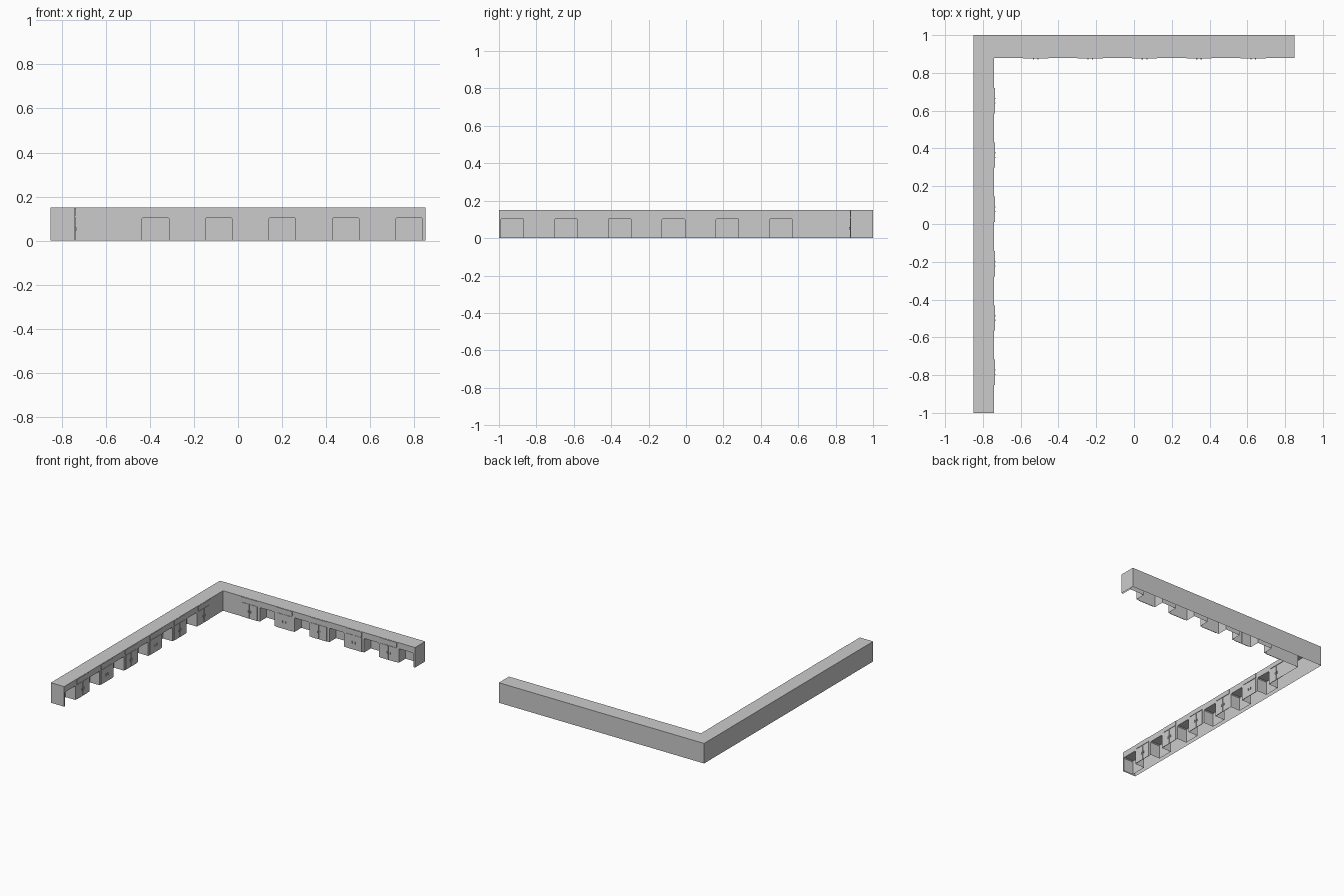
import bpy, bmesh

if "Cube" in bpy.data.objects:
    bpy.data.objects.remove(bpy.data.objects["Cube"])

H = 0.15            # building height
IX, IY = -0.74, 0.88  # inner corner of the L
HALF = 0.061        # half width of an opening
OPEN_H = 0.105
DEPTH = 0.08        # recess depth


def back_map(u, d, z):
    return (u, IY + d, z)


def left_map(u, d, z):
    return (IX - d, u, z)


def finish(bm, name):
    bmesh.ops.remove_doubles(bm, verts=bm.verts, dist=1e-5)
    bmesh.ops.recalc_face_normals(bm, faces=bm.faces)
    me = bpy.data.meshes.new(name)
    bm.to_mesh(me)
    bm.free()
    ob = bpy.data.objects.new(name, me)
    bpy.context.collection.objects.link(ob)
    return ob


def face(bm, pts):
    bm.faces.new([bm.verts.new(p) for p in pts])


def opening(c):
    # doorway outline with clipped upper corners
    a, b, k = c - HALF, c + HALF, 0.006
    return [(a, 0), (a, OPEN_H - k), (a + k, OPEN_H),
            (b - k, OPEN_H), (b, OPEN_H - k), (b, 0)]


def facade(name, m, start, end, centres):
    # wall pierced by open-bottomed recesses
    bm = bmesh.new()
    outline = [(start, 0)]
    for c in centres:
        outline += opening(c)
    outline += [(end, 0), (end, H), (start, H)]
    face(bm, [m(u, 0, z) for u, z in outline])
    for c in centres:
        p = opening(c)
        for (u, z), (v, w) in zip(p, p[1:]):
            face(bm, [m(u, 0, z), m(v, 0, w), m(v, DEPTH, w), m(u, DEPTH, z)])
        face(bm, [m(u, DEPTH, z) for u, z in p])
    finish(bm, name)


def box(bm, m, u0, u1, z0, z1, out):
    lo, hi = m(u0, 0.001, z0), m(u1, -out, z1)
    vs = bmesh.ops.create_cube(bm, size=1)["verts"]
    for v in vs:
        v.co = [(lo[i] + hi[i]) / 2 + v.co[i] * abs(hi[i] - lo[i]) for i in range(3)]


def trims(name, m, centres):
    doors, signs, handles = bmesh.new(), bmesh.new(), bmesh.new()
    for c in centres:
        # paired door leaves with a thin gap
        box(doors, m, c - 0.065, c - 0.002, 0, 0.107, 0.003)
        box(doors, m, c + 0.002, c + 0.065, 0, 0.107, 0.003)
        # panel over the doors
        box(signs, m, c - 0.067, c + 0.067, 0.114, 0.148, 0.004)
        # door handles
        for s in (-1, 1):
            box(handles, m, c + s * 0.012 - 0.003, c + s * 0.012 + 0.003, 0.045, 0.06, 0.008)
    finish(doors, name + "_doors")
    finish(signs, name + "_upper_panels")
    finish(handles, name + "_door_handles")


# Flat roof and outer walls, open underneath
bm = bmesh.new()
plan = [(IX, IY), (IX, -1), (-0.85, -1), (-0.85, 1), (0.85, 1), (0.85, IY)]
face(bm, [(x, y, H) for x, y in plan])
for (x, y), (p, q) in zip(plan[1:], plan[2:]):
    face(bm, [(x, y, 0), (p, q, 0), (p, q, H), (x, y, H)])
finish(bm, "roof_and_outer_walls")

# Inner facades with recesses
back_open = [-0.375 + 0.288 * i for i in range(5)]
left_open = [-0.929 + 0.2875 * i for i in range(6)]
facade("back_facade", back_map, IX, 0.85, back_open)
facade("left_facade", left_map, -1, IY, left_open)

# Doors and panels between the recesses
trims("back", back_map, [c - 0.145 for c in back_open])
trims("left", left_map, [c + 0.144 for c in left_open])
